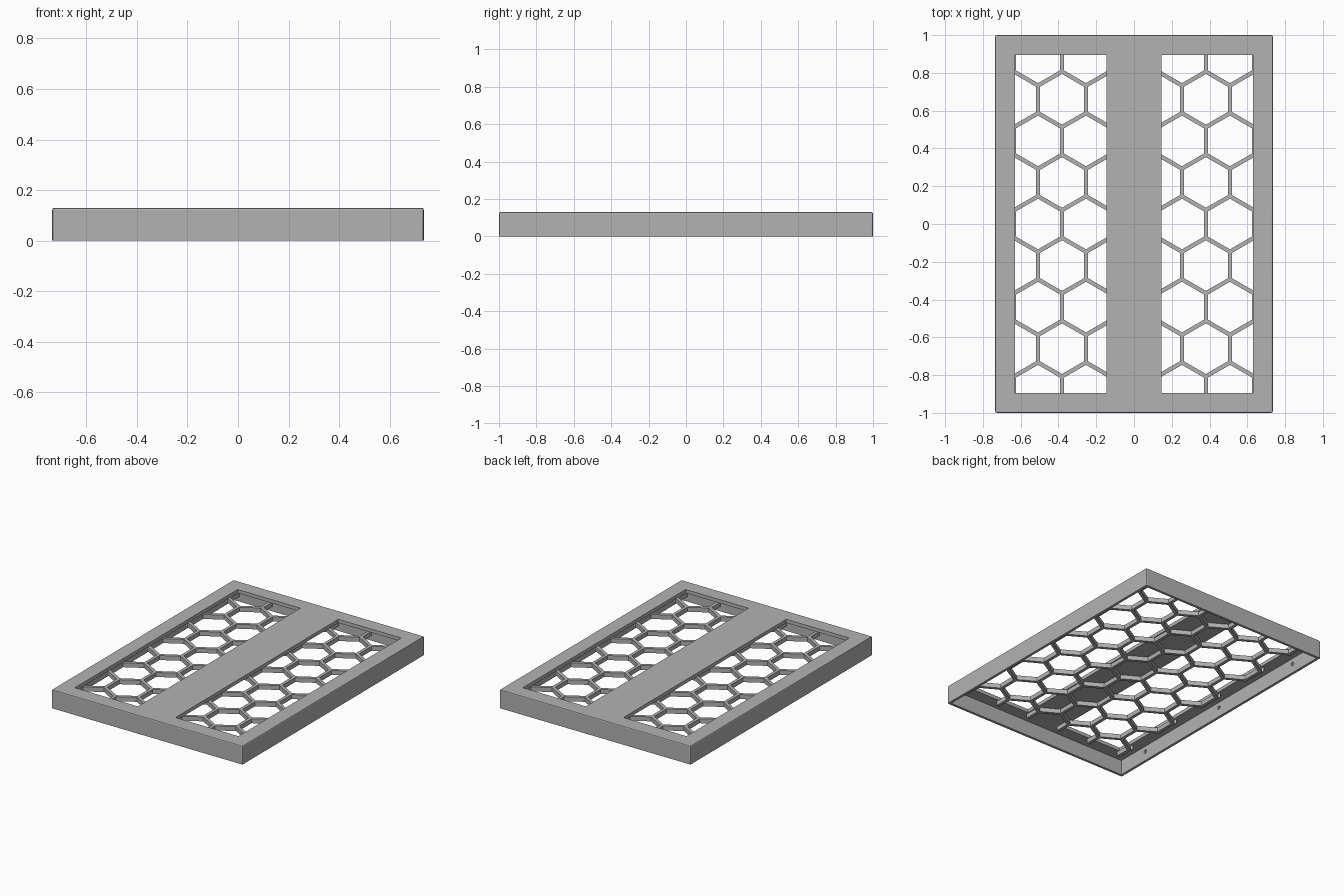
import bpy, bmesh, math
from mathutils import Matrix

cube = bpy.data.objects.get("Cube")
if cube:
    bpy.data.objects.remove(cube, do_unlink=True)

HX, HY, TOP = 0.735, 1.0, 0.13        # half width, half length, height
WALL, PLATE = 0.018, 0.025            # wall and top plate thickness
PITCH, STRUT = 0.254, 0.022           # honeycomb spacing and bar width

grey = bpy.data.materials.new("mid grey")
grey.use_nodes = True
colour = (0.45, 0.45, 0.45, 1)
grey.diffuse_color = colour
grey.node_tree.nodes["Principled BSDF"].inputs["Base Color"].default_value = colour


def make(name, bm):
    bmesh.ops.recalc_face_normals(bm, faces=bm.faces)
    mesh = bpy.data.meshes.new(name)
    bm.to_mesh(mesh)
    bm.free()
    mesh.materials.append(grey)
    ob = bpy.data.objects.new(name, mesh)
    bpy.context.collection.objects.link(ob)
    return ob


def add_box(bm, x0, x1, y0, y1, z0, z1):
    m = (Matrix.Translation(((x0 + x1) / 2, (y0 + y1) / 2, (z0 + z1) / 2))
         @ Matrix.Diagonal((x1 - x0, y1 - y0, z1 - z0, 1)))
    bmesh.ops.create_cube(bm, size=1, matrix=m)


def cut(ob, cutter):
    # Apply a boolean difference and discard the cutter
    cutter.hide_render = True
    mod = ob.modifiers.new("cut", 'BOOLEAN')
    mod.operation = 'DIFFERENCE'
    mod.solver = 'EXACT'
    mod.object = cutter
    bpy.context.view_layer.objects.active = ob
    bpy.ops.object.modifier_apply(modifier=mod.name)
    bpy.data.objects.remove(cutter, do_unlink=True)


# Outer cover with softened top and corner edges
bm = bmesh.new()
add_box(bm, -HX, HX, -HY, HY, 0, TOP)
edges = [e for e in bm.edges if any(v.co.z > 0.01 for v in e.verts)]
bmesh.ops.bevel(bm, geom=edges, offset=0.008, segments=2, profile=0.5,
                affect='EDGES')
cover = make("cover_frame", bm)

# Hollow underside
bm = bmesh.new()
add_box(bm, WALL - HX, HX - WALL, WALL - HY, HY - WALL, -0.1, TOP - PLATE)
cut(cover, make("cavity_cutter", bm))

# Two long windows either side of the centre strip
bm = bmesh.new()
for x0, x1 in ((-0.63, -0.145), (0.145, 0.63)):
    add_box(bm, x0, x1, -0.895, 0.895, 0.05, 0.2)
cut(cover, make("window_cutter", bm))

# Shallow round sockets inside the long walls
bm = bmesh.new()
for side in (-1, 1):
    for y in (-0.74, 0, 0.74):
        m = (Matrix.Translation((side * (HX - WALL), y, 0.065))
             @ Matrix.Rotation(math.pi / 2, 4, 'Y'))
        bmesh.ops.create_cone(bm, cap_ends=True, segments=16, radius1=0.013,
                              radius2=0.013, depth=0.02, matrix=m)
cut(cover, make("socket_cutter", bm))

# Honeycomb grille under the plate
bm = bmesh.new()
add_box(bm, -0.65, 0.65, -0.915, 0.915, 0.075, TOP - PLATE + 0.001)
grille = make("honeycomb_grille", bm)

bm = bmesh.new()
radius = (PITCH - STRUT) / math.sqrt(3)
for row in range(-5, 6):
    for col in range(-3, 4):
        x = (col + 0.5 * (row % 2)) * PITCH
        y = row * PITCH * math.sqrt(3) / 2
        m = Matrix.Translation((x, y, 0.09)) @ Matrix.Rotation(math.pi / 6, 4, 'Z')
        # Turn each prism so that a corner points along the length
        ring = bmesh.ops.create_cone(bm, cap_ends=True, segments=6, radius1=radius,
                                     radius2=radius, depth=0.2)["verts"]
        first = max(ring, key=lambda v: v.co.y)
        pointy = abs(first.co.x) < 1e-4
        turn = Matrix.Translation((x, y, 0.09)) if pointy else m
        bmesh.ops.transform(bm, matrix=turn, verts=ring)
cut(grille, make("hexagon_cutter", bm))

# Shade smooth only across the small rounded edges
for ob in (cover, grille):
    bpy.ops.object.select_all(action='DESELECT')
    ob.select_set(True)
    bpy.context.view_layer.objects.active = ob
    bpy.ops.object.shade_smooth_by_angle(angle=math.radians(20))
